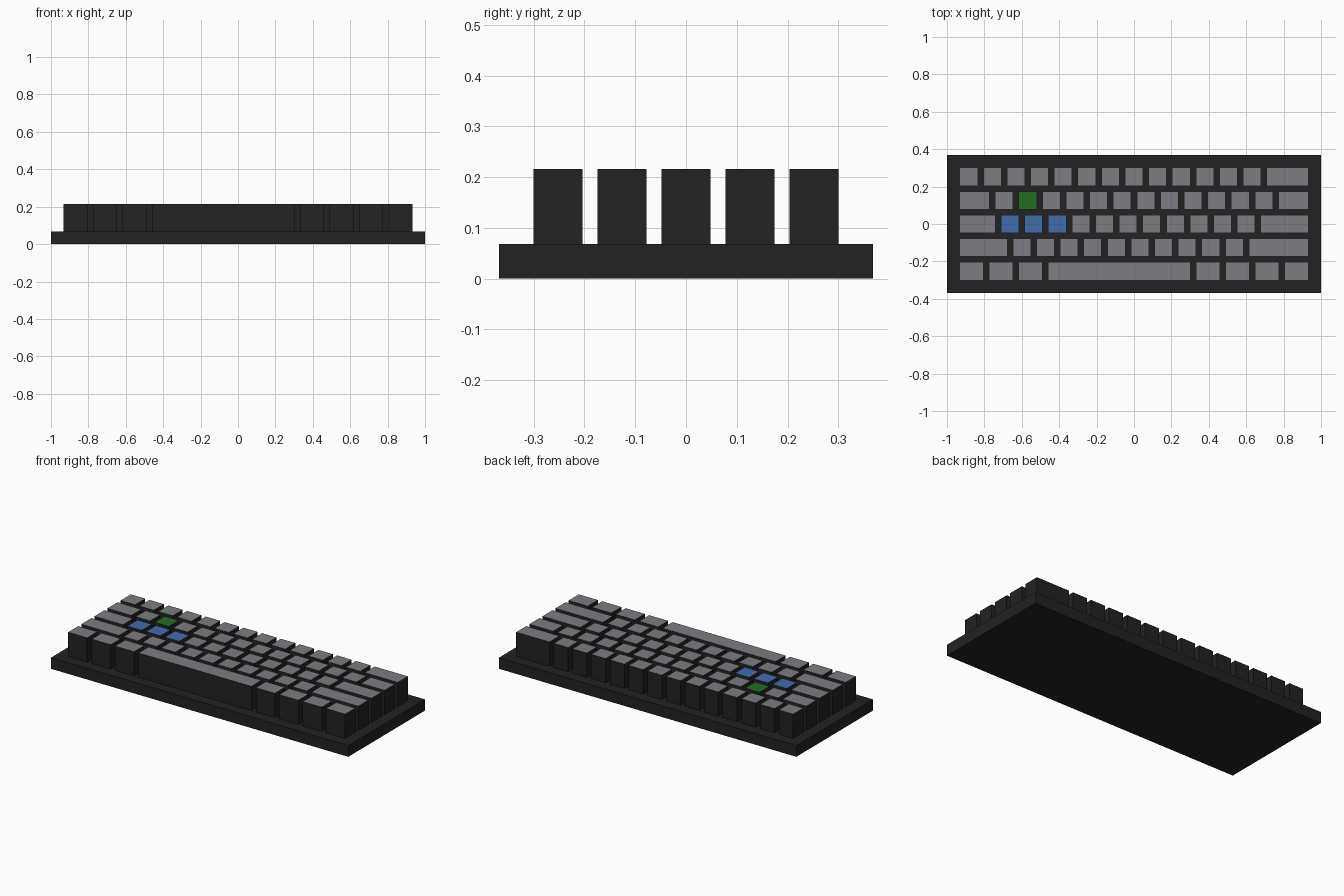
import bpy
import bmesh

if "Cube" in bpy.data.objects:
    bpy.data.objects.remove(bpy.data.objects["Cube"])

U = 0.1262             # pitch of one key unit
GAP = 0.0295           # space between keys
BASE_TOP, KEY_TOP = 0.068, 0.2155


def material(name, rgb):
    m = bpy.data.materials.new(name)
    m.diffuse_color = (*rgb, 1)
    m.use_nodes = True
    m.node_tree.nodes["Principled BSDF"].inputs["Base Color"].default_value = m.diffuse_color
    return m


black = material("black_plastic", (0.016, 0.016, 0.016))
cap_colours = {
    "grey": material("grey_cap", (0.205, 0.202, 0.222)),
    "blue": material("blue_cap", (0.058, 0.150, 0.400)),
    "green": material("green_cap", (0.016, 0.160, 0.016)),
}


def box(name, x0, x1, y0, y1, z0, z1, top=None):
    """Black box, optionally with a coloured top face."""
    bm = bmesh.new()
    bmesh.ops.create_cube(bm, size=1)
    for v in bm.verts:
        v.co = (x1 if v.co.x > 0 else x0,
                y1 if v.co.y > 0 else y0,
                z1 if v.co.z > 0 else z0)
    bm.normal_update()
    me = bpy.data.meshes.new(name)
    me.materials.append(black)
    if top:
        me.materials.append(top)
        for f in bm.faces:
            f.material_index = 1 if f.normal.z > 0.5 else 0
    bm.to_mesh(me)
    bm.free()
    ob = bpy.data.objects.new(name, me)
    bpy.context.collection.objects.link(ob)
    return ob


# Case
box("case", -1, 1, -0.368, 0.368, 0, BASE_TOP)

# Key widths in units, back row first; every row is 15 units long
rows = [
    ("number", [1] * 13 + [2]),
    ("upper", [1.5] + [1] * 12 + [1.5]),
    ("middle", [1.75] + [1] * 11 + [2.25]),
    ("lower", [2.25] + [1] * 10 + [2.75]),
    ("space", [1.25] * 3 + [6.25] + [1.25] * 4),
]
accents = {(1, 2): "green", (2, 1): "blue", (2, 2): "blue", (2, 3): "blue"}

# Keys
for r, (row_name, widths) in enumerate(rows):
    yc = (2 - r) * U
    half = (U - GAP) / 2
    x = -7.5 * U
    for k, w in enumerate(widths):
        colour = cap_colours[accents.get((r, k), "grey")]
        name = "space_bar" if w > 6 else f"{row_name}_row_key_{k + 1}"
        box(name, x + GAP / 2, x + w * U - GAP / 2,
            yc - half, yc + half, BASE_TOP, KEY_TOP, colour)
        x += w * U
